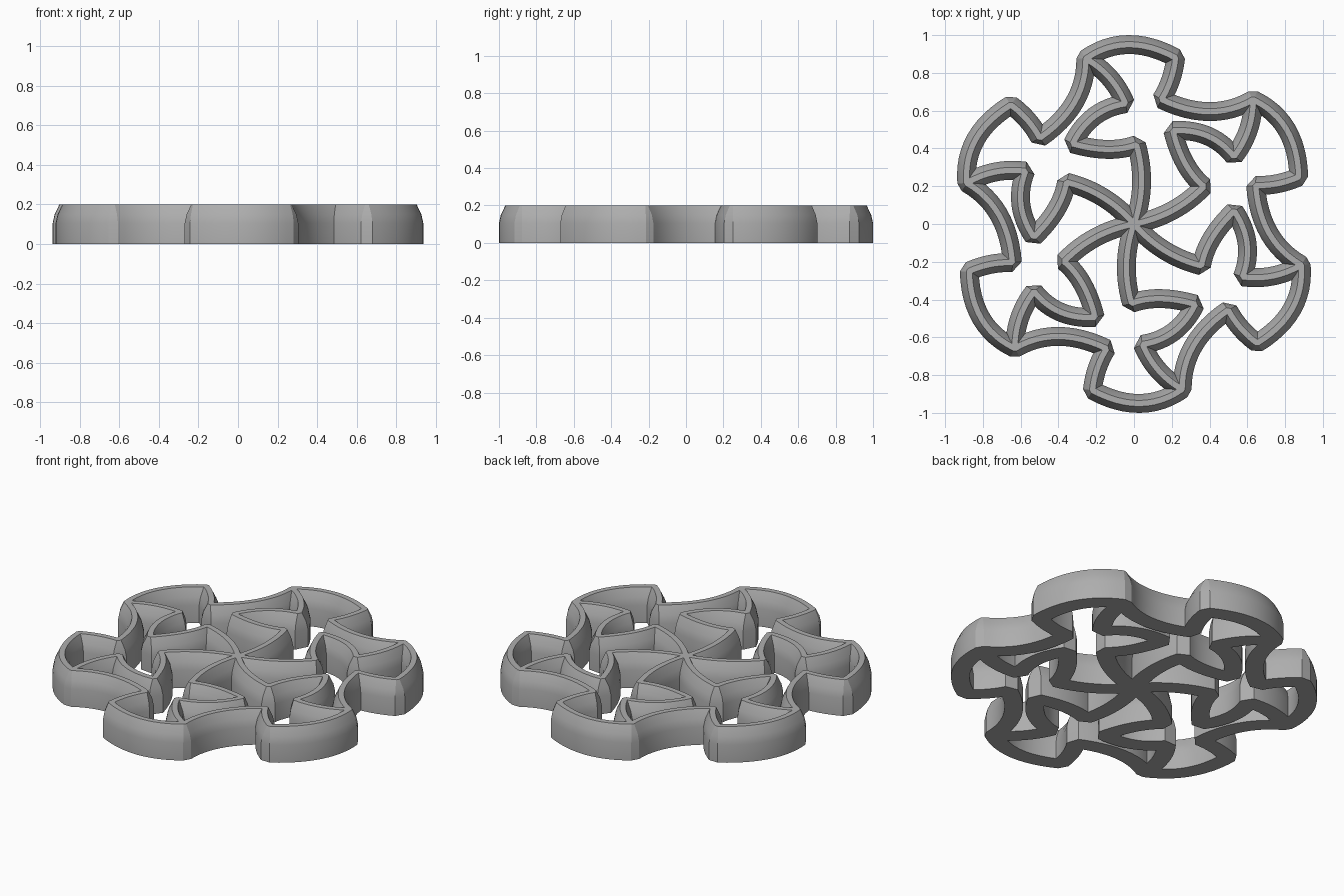
import bpy, bmesh, math
from mathutils import Vector, Matrix

if "Cube" in bpy.data.objects:
    bpy.data.objects.remove(bpy.data.objects["Cube"], do_unlink=True)

grey = bpy.data.materials.new("plain_grey")
grey.use_nodes = True
grey.diffuse_color = (0.42, 0.42, 0.42, 1)
grey.node_tree.nodes["Principled BSDF"].inputs["Base Color"].default_value = (0.42, 0.42, 0.42, 1)

FOLDS = 6
STEPS = 12
# Wall cross-section: upright foot, then a taper to a narrow rim
PROFILE = [(-0.05, 0), (-0.05, 0.105), (-0.04, 0.15), (-0.016, 0.2),
           (0.016, 0.2), (0.04, 0.15), (0.05, 0.105), (0.05, 0)]


def arc(a, m, b):
    """Curved path from a to b that passes through m."""
    a, m, b = Vector(a), Vector(m), Vector(b)
    c = 2 * m - (a + b) / 2
    ts = [i / STEPS for i in range(STEPS + 1)]
    return [a * (1 - t) ** 2 + c * 2 * t * (1 - t) + b * t * t for t in ts]


def rings(path):
    """Cross-sections square to the path at each of its points."""
    result = []
    for i, p in enumerate(path):
        d = (path[min(i + 1, len(path) - 1)] - path[max(i - 1, 0)]).normalized()
        n = Vector((-d.y, d.x))
        result.append([Vector((p.x + n.x * o, p.y + n.y * o, z)) for o, z in PROFILE])
    return result


def add_wall(bm, sections):
    loops = [[bm.verts.new(co) for co in ring] for ring in sections]
    k = len(PROFILE)
    for r, s in zip(loops, loops[1:]):
        for j in range(k):
            bm.faces.new((r[j], r[(j + 1) % k], s[(j + 1) % k], s[j]))
    bm.faces.new(loops[0])
    bm.faces.new(loops[-1])


def add_corner(bm, ring_a, ring_b):
    """Blunt wedge closing the gap outside a sharp turn."""
    verts = [bm.verts.new(co) for co in ring_a + ring_b]
    out = bmesh.ops.convex_hull(bm, input=verts)
    spare = [v for v in out["geom_interior"] + out["geom_unused"]
             if isinstance(v, bmesh.types.BMVert)]
    bmesh.ops.delete(bm, geom=list(set(spare)), context='VERTS')


def build(name, arcs, following=None):
    bm = bmesh.new()
    swept = [rings(a) for a in arcs]
    for s in swept:
        add_wall(bm, s)
    chain = swept + ([rings(following)] if following else [])
    for s, t in zip(chain, chain[1:]):
        add_corner(bm, s[-1], t[0])
    bmesh.ops.recalc_face_normals(bm, faces=bm.faces)
    mesh = bpy.data.meshes.new(name)
    bm.to_mesh(mesh)
    bm.free()
    mesh.materials.append(grey)
    # Repeat the section around the centre
    for i in range(FOLDS):
        ob = bpy.data.objects.new(f"{name}_{i + 1}", mesh)
        ob.rotation_euler.z = i * math.tau / FOLDS
        bpy.context.collection.objects.link(ob)
        if i == 0:
            bpy.ops.object.select_all(action='DESELECT')
            ob.select_set(True)
            bpy.context.view_layer.objects.active = ob
            bpy.ops.object.shade_smooth_by_angle(angle=math.radians(30))


turn = Matrix.Rotation(-math.tau / FOLDS, 2)
peak = Vector((-0.255, 0.875))

# Outer frame: lobe, short return, hollow leading to the next lobe
lobe = arc(peak, (-0.03, 0.95), (0.22, 0.88))
side = arc((0.22, 0.88), (0.195, 0.765), (0.145, 0.66))
hollow = arc((0.145, 0.66), (0.40, 0.595), turn @ peak)
build("outer_frame", [lobe, side, hollow], [turn @ p for p in lobe])

# Inner arm: zigzag of curves from the lobe to the centre
stops = [peak, (-0.045, 0.637), (-0.325, 0.425), (0.013, 0.42), (0, 0)]
mids = [(-0.13, 0.775), (-0.21, 0.57), (-0.14, 0.395), (0.04, 0.21)]
build("inner_arm", [arc(a, m, b) for a, m, b in zip(stops, mids, stops[1:])])
